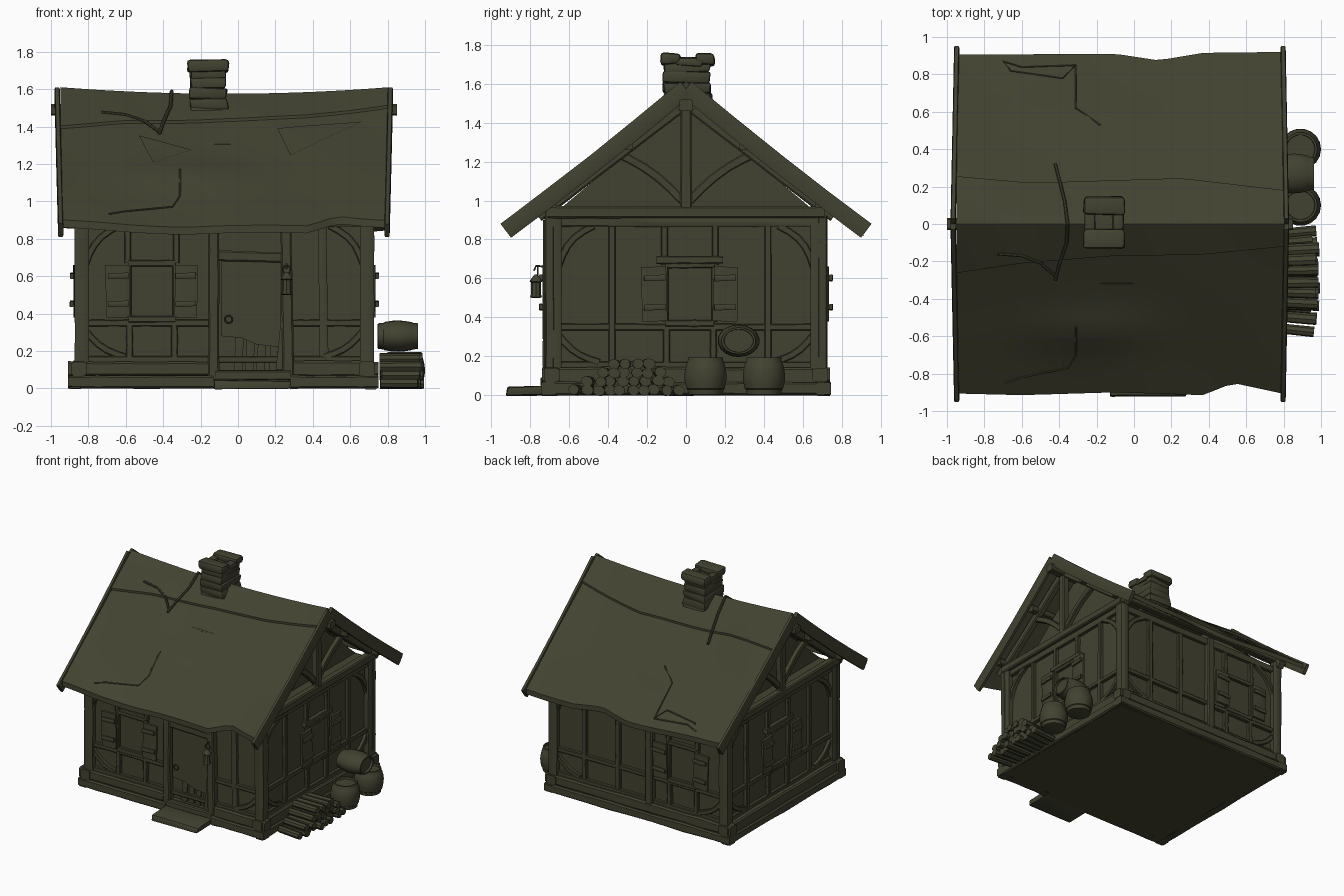
import bpy, bmesh, math, random
from mathutils import Vector, Matrix

random.seed(4)
if "Cube" in bpy.data.objects:
    bpy.data.objects.remove(bpy.data.objects["Cube"])

mat = bpy.data.materials.new("dark olive")
mat.use_nodes = True
OLIVE = (0.055, 0.055, 0.031, 1)
mat.diffuse_color = OLIVE
mat.node_tree.nodes["Principled BSDF"].inputs["Base Color"].default_value = OLIVE
parts = []


def finish(name, bm):
    bmesh.ops.recalc_face_normals(bm, faces=bm.faces)
    me = bpy.data.meshes.new(name)
    bm.to_mesh(me)
    bm.free()
    me.materials.append(mat)
    ob = bpy.data.objects.new(name, me)
    bpy.context.collection.objects.link(ob)
    parts.append(ob)
    return ob


def stone(name, lo, hi, jit=0.008, bevel=0.012):
    """Rough bevelled block between two corners."""
    lo, hi = Vector(lo), Vector(hi)
    bm = bmesh.new()
    bmesh.ops.create_cube(bm, size=1)
    for v in bm.verts:
        v.co = (lo + hi) / 2 + v.co * (hi - lo)
        v.co += Vector([random.uniform(-jit, jit) for _ in range(3)])
    if bevel:
        bmesh.ops.bevel(bm, geom=bm.edges[:], offset=bevel, segments=2, profile=0.5, affect='EDGES')
    return finish(name, bm)


def sweep(name, pts, w, d, n, rnd=False, wob=0.05):
    """Beam with chamfered (or round) section along a path; n faces outward."""
    pts = [Vector(p) for p in pts]
    n = Vector(n)
    c = 0.72 if not rnd else 0.414
    sec = [(1, c), (c, 1), (-c, 1), (-1, c), (-1, -c), (-c, -1), (c, -1), (1, -c)]
    bm = bmesh.new()
    rings = []
    for i, p in enumerate(pts):
        t = (pts[min(i + 1, len(pts) - 1)] - pts[max(i - 1, 0)]).normalized()
        side = t.cross(n).normalized()
        out = side.cross(t)
        k = 1 + random.uniform(-wob, wob)
        rings.append([bm.verts.new(p + side * a * w / 2 * k + out * b * d / 2) for a, b in sec])
    for r, q in zip(rings, rings[1:]):
        for i in range(8):
            bm.faces.new((r[i], r[i - 1], q[i - 1], q[i]))
    bm.faces.new(rings[0])
    bm.faces.new(rings[-1])
    return finish(name, bm)


def lathe(name, profile, m, sides=18):
    bm = bmesh.new()
    rings = [[bm.verts.new((r * math.cos(a), r * math.sin(a), z)) for a in
              [2 * math.pi * i / sides for i in range(sides)]] for r, z in profile]
    for r, q in zip(rings, rings[1:]):
        for i in range(sides):
            bm.faces.new((r[i], r[i - 1], q[i - 1], q[i]))
    bm.faces.new(rings[0])
    bm.faces.new(rings[-1])
    bm.transform(m)
    return finish(name, bm)


def torus(name, center, r, th):
    pts = [Vector(center) + Vector((r * math.cos(a), 0, r * math.sin(a)))
           for a in [math.pi * i / 6 for i in range(13)]]
    return sweep(name, pts, th, th, (0, 1, 0), True, 0)


# Wall frames: (along, height, depth outward) -> world
WALLS = {
    "front": lambda u, z, d: Vector((u, -0.675 - d, z)),
    "back": lambda u, z, d: Vector((u, 0.675 + d, z)),
    "left": lambda u, z, d: Vector((0.675 + d, u, z)),
    "right": lambda u, z, d: Vector((-0.82 - d, u, z)),
}


def prism(name, side, pts, d0, d1):
    f = WALLS[side]
    bm = bmesh.new()
    a, b = [[bm.verts.new(f(u, z, d)) for u, z in pts] for d in (d0, d1)]
    bm.faces.new(a)
    bm.faces.new(b)
    for i in range(len(pts)):
        bm.faces.new((a[i - 1], a[i], b[i], b[i - 1]))
    return finish(name, bm)


def beam(name, side, p, q, w, d, off=0.0, bow=0.0, steps=5):
    """Timber on a wall, from p to q in (along, height)."""
    f = WALLS[side]
    p, q = Vector(p), Vector(q)
    perp = Vector((q.y - p.y, p.x - q.x))
    pts = []
    for i in range(steps + 1):
        t = i / steps
        c = p.lerp(q, t) + perp * bow * math.sin(math.pi * t)
        pts.append(f(c.x, c.y, off + d / 2 + random.uniform(-0.002, 0.002)))
    return sweep(f"{side}_{name}", pts, w, d, f(0, 0, 1) - f(0, 0, 0))


def window(side, u, z0=0.38, z1=0.66):
    """Pane, frame and two battened shutters."""
    h = 0.125
    prism(f"{side}_window_pane", side, [(u - h, z0), (u + h, z0), (u + h, z1), (u - h, z1)], 0, 0.012)
    for z in (z0 - 0.01, z1 + 0.01):
        beam("window_rail", side, (u - h, z), (u + h, z), 0.035, 0.035)
    for s in (-1, 1):
        beam("window_jamb", side, (u + s * h, z0), (u + s * h, z1), 0.03, 0.035)
        c = u + s * (h + 0.055)
        beam("shutter", side, (c, z0), (c + s * 0.006, z1), 0.125, 0.02, 0.04, 0, 1)
        for z in (z0 + 0.07, z1 - 0.06):
            beam("shutter_batten", side, (c - 0.055, z), (c + 0.055, z + 0.005), 0.03, 0.018, 0.06)


# Walls and foundation
stone("wall_core", (-0.82, -0.675, 0.05), (0.675, 0.675, 0.93), 0, 0)
stone("floor_slab", (-0.89, -0.71, 0), (0.73, 0.71, 0.1), 0, 0)
for s in (-1, 1):
    for k, (o, z, h) in enumerate([(0.705, 0.035, 0.07), (0.69, 0.105, 0.08)]):
        spans = [(-0.91, -0.13), (0.28, 0.75)] if s < 0 else [(-0.91, -0.2), (-0.2, 0.75)]
        for a, b in spans:
            sweep("foundation_front_back", [(a + (b - a) * i / 5, s * o, z) for i in range(6)], h, 0.08, (0, s, 0), wob=0.12)
        x = -0.08 + s * (0.79 if k == 0 else 0.77)
        sweep("foundation_side", [(x, -0.74 + 1.48 * i / 8, z) for i in range(9)], h, 0.08, (s, 0, 0), wob=0.12)

# Timber frame shared by the long and the gable walls
for side in WALLS:
    long = side in ("front", "back")
    a, b = (-0.835, 0.69) if long else (-0.675, 0.675)
    for u in (a, b):
        beam("corner_post", side, (u, 0.13), (u, 0.95), 0.075, 0.05)
    beam("sill_rail", side, (a, 0.155), (b, 0.155), 0.035, 0.03)
    for lo, hi in ([(a, -0.15), (0.27, b)] if side == "front" else [(a, b)]):
        beam("middle_rail", side, (lo, 0.35), (hi, 0.35), 0.035, 0.03, steps=8)
    beam("top_plate", side, (a, 0.89), (b, 0.89), 0.05, 0.035)
    for u, s in ((a, 1), (b, -1)):
        beam("upper_brace", side, (u + s * 0.02, 0.66), (u + s * 0.2, 0.87), 0.035, 0.03, 0, -0.13 * s)
        beam("lower_brace", side, (u + s * 0.02, 0.31), (u + s * 0.23, 0.17), 0.035, 0.03, 0, 0.1 * s)
    c = -0.46 if long else 0.02
    window(side, c)
    for s in (-1, 1):
        beam("window_stud", side, (c + s * 0.13, 0.67), (c + s * 0.13, 0.87), 0.035, 0.03)
        beam("low_stud", side, (c + s * 0.12, 0.16), (c + s * 0.12, 0.34), 0.035, 0.03)
    if not long:
        beam("window_header", side, (c - 0.17, 0.695), (c + 0.17, 0.695), 0.04, 0.04)
        for u in (-0.38, 0.42):
            beam("stud", side, (u, 0.16), (u, 0.88), 0.035, 0.03)
for u in (0.12, 0.42):
    beam("stud", "back", (u, 0.16), (u, 0.88), 0.04, 0.03)
beam("middle_post", "back", (-0.17, 0.13), (-0.17, 0.92), 0.065, 0.05)
beam("stud", "front", (0.46, 0.16), (0.45, 0.88), 0.045, 0.03)

# Doorway with a broken door
beam("door_post", "front", (-0.13, 0.04), (-0.13, 0.9), 0.06, 0.06)
beam("door_post", "front", (0.27, 0.06), (0.255, 0.9), 0.06, 0.06)
beam("door_lintel", "front", (-0.11, 0.71), (0.24, 0.7), 0.055, 0.05)
prism("door", "front", [(-0.09, 0.28), (0.02, 0.27), (0.1, 0.235), (0.23, 0.22), (0.23, 0.68), (-0.09, 0.68)], 0.01, 0.035)
for i, u in enumerate((0.0, 0.06, 0.12, 0.19)):
    beam("inner_plank", "front", (u, 0.09), (u + 0.01, 0.29 - 0.01 * i), 0.045, 0.015)
beam("leaning_splinter", "front", (0.22, 0.1), (0.245, 0.36), 0.035, 0.02, 0.03)
beam("threshold", "front", (-0.12, 0.07), (0.28, 0.07), 0.05, 0.07)
stone("door_step", (-0.13, -0.92, 0), (0.28, -0.7, 0.045), 0.006, 0.008)
torus("door_ring", WALLS["front"](-0.05, 0.37, 0.045), 0.02, 0.008)

# Lantern
LAMP = Matrix.Translation((0.26, -0.77, 0))
lathe("lantern", [(0.02, 0.5), (0.03, 0.505), (0.025, 0.52), (0.025, 0.58), (0.034, 0.585), (0.012, 0.615), (0.006, 0.62)], LAMP, 8)
torus("lantern_ring", (0.26, -0.76, 0.635), 0.022, 0.007)
sweep("lantern_hook", [(0.26, -0.72, 0.66), (0.26, -0.77, 0.665), (0.26, -0.78, 0.64)], 0.01, 0.01, (1, 0, 0), True)

# Gable trusses, with a recessed infill
for side in ("left", "right"):
    prism(f"{side}_gable_infill", side, [(-0.69, 0.92), (0.69, 0.92), (0, 1.5)], -0.14, -0.1)
    beam("tie_beam", side, (-0.71, 0.94), (0.71, 0.94), 0.06, 0.06, 0, 0, 8)
    beam("king_post", side, (0, 0.95), (0, 1.54), 0.06, 0.055)
    for s in (-1, 1):
        beam("truss_brace", side, (s * 0.02, 1.0), (s * 0.37, 1.25), 0.045, 0.04, 0, -0.06 * s)
        beam("truss_rafter", side, (s * 0.04, 1.47), (s * 0.76, 0.92), 0.06, 0.05)
sweep("ridge_beam", [(-1 + 1.85 * i / 4, 0, 1.49) for i in range(5)], 0.065, 0.06, (0, 0, 1), wob=0.02)


# Sagging roof surface
def roof_z(x, y):
    a = abs(y)
    xn = (x + 0.07) / 0.88
    bump = 0.03 * math.exp(-((a - 0.57) / 0.1) ** 2) * math.exp(-((x + 0.25) / 0.35) ** 2)
    ripple = 0.006 * math.sin(7 * x + 3 * y) * math.sin(5 * a)
    return 1.56 + 0.035 * xn * xn - 0.765 * a + bump + ripple


def interp(keys, x):
    for (x0, v0), (x1, v1) in zip(keys, keys[1:]):
        if x <= x1:
            return v0 + (v1 - v0) * (x - x0) / (x1 - x0)
    return keys[-1][1]


def roof_sheet(name, s, reach, lift, thick, rows):
    nx = 28
    bm = bmesh.new()
    grids = []
    for drop in (0, thick):
        g = []
        for i in range(nx + 1):
            x = -0.95 + 1.755 * i / nx
            e = interp(reach, x)
            ys = [s * e * j / rows for j in range(rows + 1)]
            g.append([bm.verts.new((x, y, roof_z(x, y) + lift - drop)) for y in ys])
        grids.append(g)
        for i in range(nx):
            for j in range(rows):
                bm.faces.new((g[i][j], g[i + 1][j], g[i + 1][j + 1], g[i][j + 1]))
    t, b = grids
    for i in range(nx):
        bm.faces.new((t[i][-1], t[i + 1][-1], b[i + 1][-1], b[i][-1]))
    for j in range(rows):
        for i in (0, nx):
            bm.faces.new((t[i][j], t[i][j + 1], b[i][j + 1], b[i][j]))
    return finish(name, bm)


EAVES = {-1: [(-1, .905), (-.6, .915), (-.1, .9), (.37, .915), (.53, .85), (.81, .91)],
         1: [(-1, .905), (-.1, .91), (.13, .875), (.37, .915), (.81, .92)]}
CAPS = {-1: [(-1, .27), (-.6, .21), (-.1, .17), (.35, .165), (.81, .12)],
        1: [(-1, .26), (-.55, .22), (.25, .245), (.81, .18)]}
for s in (-1, 1):
    roof_sheet("roof_slope", s, EAVES[s], 0, 0.04, 16)
    roof_sheet("ridge_cap", s, CAPS[s], 0.016, 0.03, 5)
    for top, low in ((-0.967, -0.948), (0.815, 0.797)):
        sweep("barge_board", [(top + (low - top) * t, s * 0.925 * t, 1.575 - 0.73 * t - 0.012 * math.sin(math.pi * t))
                              for t in (0, .25, .5, .75, 1)], 0.09, 0.028, (1, 0, 0), wob=0.02)
    for y in (0.3, 0.69):
        sweep("purlin", [(-0.92, s * y, roof_z(-.9, y) - 0.075), (0.78, s * y, roof_z(.75, y) - 0.075)], 0.05, 0.05, (0, 0, 1))


def on_roof(name, path, r, lift=0.015):
    sweep(name, [(x, y, roof_z(x, y) + lift) for x, y in path], r, r, (0, 0, 1), True)


# Vine over the ridge, torn folds and loose patches
on_roof("vine", [(-.42, .32), (-.4, .24), (-.37, .12), (-.355, 0), (-.36, -.1), (-.4, -.22), (-.42, -.3)], 0.018, 0.025)
on_roof("vine_branch", [(-.73, -.16), (-.6, -.17), (-.5, -.21), (-.42, -.28)], 0.016, 0.018)
on_roof("front_fold", [(-.69, -.85), (-.6, -.82), (-.35, -.77), (-.31, -.7), (-.31, -.55)], 0.01, 0.001)
on_roof("back_fold", [(-.31, .85), (-.6, .84), (-.7, .87), (-.66, .82), (-.38, .78), (-.31, .85), (-.31, .62), (-.18, .53)], 0.01, 0.001)
for tri in ([(-.53, -.3), (-.25, -.38), (-.45, -.5)], [(.21, -.24), (.66, -.21), (.28, -.43)]):
    bm = bmesh.new()
    bm.faces.new([bm.verts.new((x, y, 0)) for x, y in tri])
    bmesh.ops.subdivide_edges(bm, edges=bm.edges[:], cuts=5, use_grid_fill=True)
    for v in bm.verts:
        v.co.z = roof_z(v.co.x, v.co.y) + 0.007
    finish("roof_patch", bm)

# Chimney of rough stone courses and a split cap
for i in range(5):
    z, k = 1.44 + 0.054 * i, random.uniform(-0.008, 0.008)
    stone("chimney_course", (-0.255 - k, -0.115 + k, z), (-0.06 + k, 0.125 + k, z + 0.06), 0.008)
for s in (-1, 1):
    y = 0.01 + s * 0.09
    stone("chimney_cap", (-0.272, y - 0.05, 1.695), (-0.05, y + 0.05, 1.757), 0.008, 0.018)
    x = -0.16 + s * 0.075
    stone("chimney_cap_side", (x - 0.03, -0.06, 1.69), (x + 0.03, 0.08, 1.735), 0.006, 0.015)

# Barrels: two standing, one lying across them
BARREL = [(.078, 0), (.09, .004), (.094, .03), (.1, .035), (.108, .07), (.11, .1), (.107, .13),
          (.098, .165), (.094, .17), (.09, .195), (.078, .195), (.076, .178)]
for y in (0.1, 0.4):
    lathe("standing_barrel", BARREL, Matrix.Translation((0.89, y, 0)))
lathe("lying_barrel", BARREL, Matrix.Translation((0.745, 0.27, 0.28)) @ Matrix.Rotation(math.pi / 2, 4, 'Y')
      @ Matrix.Diagonal((0.76, 0.98, 1.12, 1)))

# Firewood pile
for row, (lo, hi) in enumerate([(-0.55, -0.06), (-0.49, -0.1), (-0.42, -0.15), (-0.36, -0.2)]):
    n = round((hi - lo) / 0.054)
    for i in range(n + 1):
        y = lo + (hi - lo) * i / n + random.uniform(-0.008, 0.008)
        z = 0.028 + row * 0.044 + random.uniform(-0.004, 0.004)
        x0, x1 = 0.755 + random.uniform(0, 0.02), 0.975 + random.uniform(-0.03, 0.02)
        sweep("firewood_log", [(x0, y, z), (x1, y + (y + 0.3) * 0.08, z)], 0.056, 0.05, (0, 0.3, 1), True, 0.12)

# Smooth shading with sharp edges kept
bpy.ops.object.select_all(action='DESELECT')
for ob in parts:
    ob.select_set(True)
bpy.context.view_layer.objects.active = parts[0]
bpy.ops.object.shade_smooth_by_angle(angle=math.radians(35))
